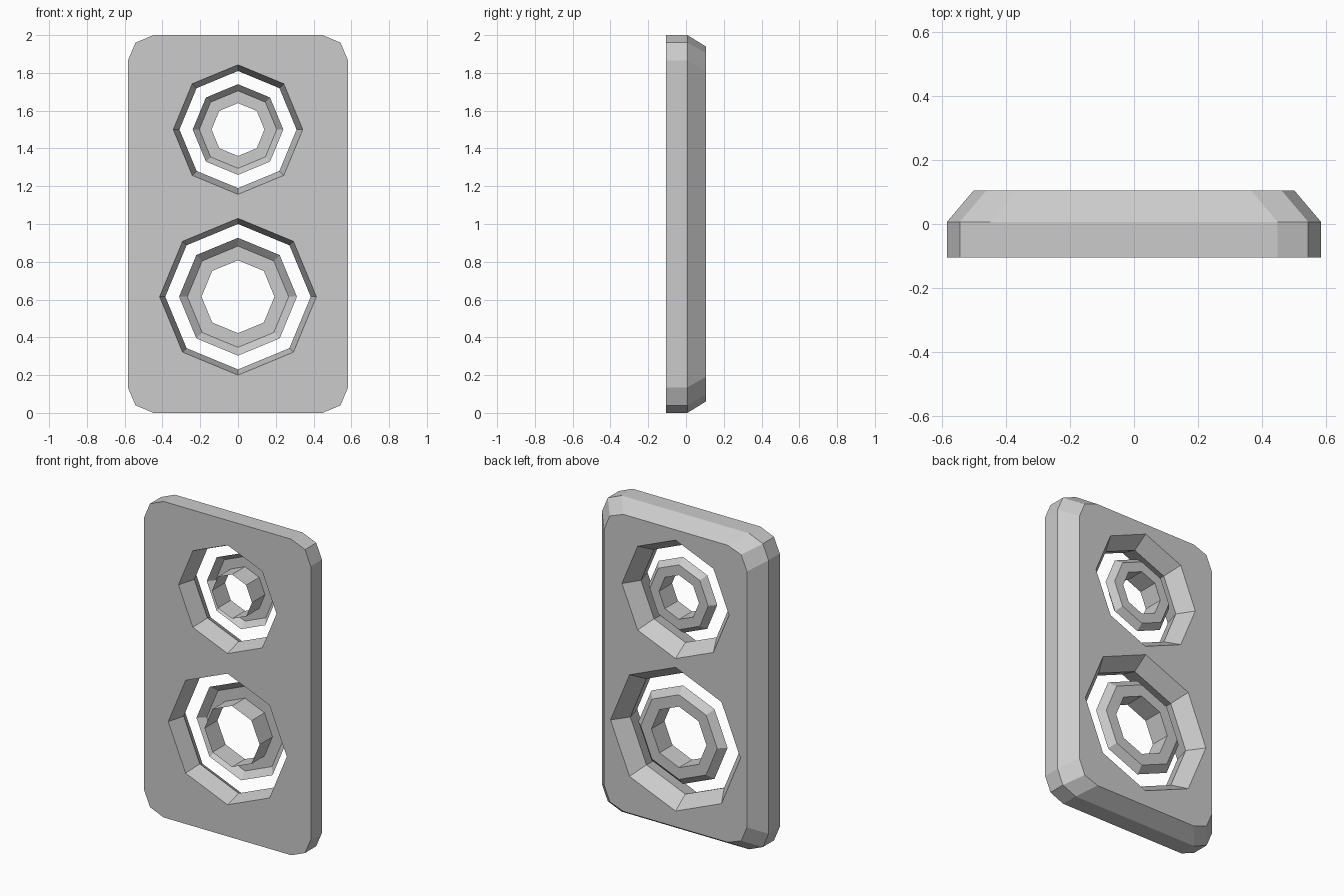
import bpy, bmesh, math

cube = bpy.data.objects.get("Cube")
if cube:
    bpy.data.objects.remove(cube, do_unlink=True)

grey = bpy.data.materials.new("grey")
grey.use_nodes = True
grey.diffuse_color = (0.6, 0.6, 0.6, 1)
grey.node_tree.nodes["Principled BSDF"].inputs["Base Color"].default_value = (0.6, 0.6, 0.6, 1)

FRONT, MID, BACK = -0.105, 0.007, 0.105


def octagon(radius, z):
    """Eight-sided loop with corners on the axes."""
    return [(radius * math.cos(i * math.pi / 4), z + radius * math.sin(i * math.pi / 4))
            for i in range(8)]


def panel_outline(corner):
    """Mirror one clipped corner into all four, around the panel centre."""
    loop = []
    for sx, sz in ((1, 1), (-1, 1), (-1, -1), (1, -1)):
        points = corner if sx * sz > 0 else corner[::-1]
        loop += [(sx * x, 1 + sz * z) for x, z in points]
    return loop


def loft(bm, sections):
    """Join (loop, y) sections with quads and return the rings of vertices."""
    rings = [[bm.verts.new((x, y, z)) for x, z in loop] for loop, y in sections]
    for a, b in zip(rings, rings[1:]):
        n = len(a)
        for i in range(n):
            j = (i + 1) % n
            bm.faces.new((a[i], a[j], b[j], b[i]))
    return rings


def finish(bm, name):
    mesh = bpy.data.meshes.new(name)
    bm.to_mesh(mesh)
    bm.free()
    mesh.materials.append(grey)
    obj = bpy.data.objects.new(name, mesh)
    bpy.context.collection.objects.link(obj)
    return obj


# name, centre height, hole radii (front, middle, back), cone radii (lip, floor, tube)
speakers = [
    ("upper", 1.5, (0.343, 0.31, 0.375), (0.24, 0.205, 0.14)),
    ("lower", 0.615, (0.415, 0.385, 0.455), (0.312, 0.268, 0.193)),
]

# Panel: straight front half, chamfered back half, two waisted holes
wide = panel_outline([(0.583, 0.865), (0.543, 0.96), (0.447, 1.0)])
narrow = panel_outline([(0.50, 0.81), (0.46, 0.905), (0.365, 0.94)])
bm = bmesh.new()
shells = [loft(bm, [(wide, FRONT), (wide, MID), (narrow, BACK)])]
for _, z, radii, _ in speakers:
    shells.append(loft(bm, [(octagon(r, z), y) for r, y in zip(radii, (FRONT, MID, BACK))]))
for end in (0, -1):
    edges = []
    for rings in shells:
        ring = rings[end]
        edges += [bm.edges.get((ring[i - 1], ring[i])) for i in range(len(ring))]
    bmesh.ops.triangle_fill(bm, use_beauty=True, use_dissolve=False, edges=edges)
bmesh.ops.recalc_face_normals(bm, faces=bm.faces)
finish(bm, "panel")

# Cones: thin dish with a flat floor and a tube reaching forward
for name, z, _, (lip, floor, tube) in speakers:
    bm = bmesh.new()
    loft(bm, [(octagon(lip, z), 0.03), (octagon(floor, z), 0.07),
              (octagon(tube, z), 0.07), (octagon(tube, z), -0.06)])
    bm.normal_update()
    if any(f.normal.y > 0.9 for f in bm.faces):
        bmesh.ops.reverse_faces(bm, faces=bm.faces)
    finish(bm, name + "_cone")
